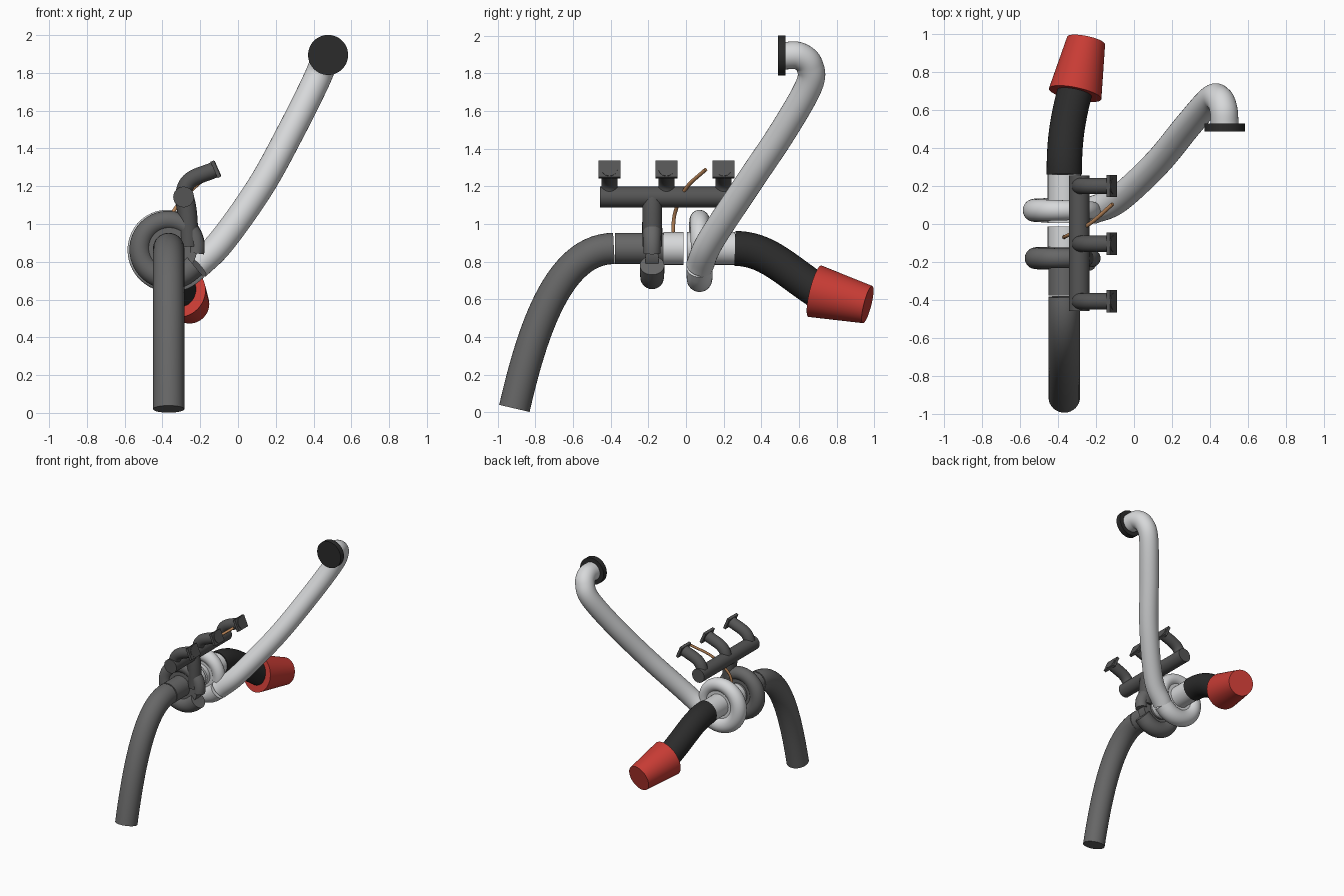
import bpy, bmesh, math
from mathutils import Vector, Matrix

if "Cube" in bpy.data.objects:
    bpy.data.objects.remove(bpy.data.objects["Cube"])


def mat(name, c):
    m = bpy.data.materials.new(name)
    m.diffuse_color = (*c, 1)
    m.use_nodes = True
    m.node_tree.nodes["Principled BSDF"].inputs["Base Color"].default_value = m.diffuse_color
    return m


STEEL = mat("dark steel", (0.135, 0.135, 0.135))
IRON = mat("cast iron", (0.09, 0.09, 0.09))
ALU = mat("aluminium", (0.68, 0.69, 0.70))
BLACK = mat("black rubber", (0.024, 0.024, 0.024))
RED = mat("red filter", (0.58, 0.045, 0.035))
COPPER = mat("copper", (0.5, 0.24, 0.1))


def finish(name, bm, m):
    bmesh.ops.recalc_face_normals(bm, faces=bm.faces)
    me = bpy.data.meshes.new(name)
    bm.to_mesh(me)
    bm.free()
    ob = bpy.data.objects.new(name, me)
    bpy.context.collection.objects.link(ob)
    me.materials.append(m)
    bpy.ops.object.select_all(action='DESELECT')
    ob.select_set(True)
    bpy.context.view_layer.objects.active = ob
    bpy.ops.object.shade_smooth_by_angle(angle=math.radians(40))
    return ob


def tube(name, pts, radii, m, sides=32):
    """Sweep a capped circle along a path, radius may vary along it."""
    pts = [Vector(p) for p in pts]
    n = len(pts)
    if not isinstance(radii, (list, tuple)):
        radii = [radii] * n
    bm = bmesh.new()
    rings, u = [], None
    for i, p in enumerate(pts):
        t = (pts[min(i + 1, n - 1)] - pts[max(i - 1, 0)]).normalized()
        if u is None:
            u = t.orthogonal()
        u = (u - t * u.dot(t)).normalized()
        v = t.cross(u)
        rings.append([bm.verts.new(p + radii[i] * (u * math.cos(a) + v * math.sin(a)))
                      for a in (2 * math.pi * k / sides for k in range(sides))])
    for a, b in zip(rings, rings[1:]):
        for k in range(sides):
            j = (k + 1) % sides
            bm.faces.new((a[k], a[j], b[j], b[k]))
    bm.faces.new(rings[0])
    bm.faces.new(rings[-1])
    return finish(name, bm, m)


def bezier(a, b, c, d, n=28):
    a, b, c, d = map(Vector, (a, b, c, d))
    return [a * (1 - t)**3 + b * 3 * t * (1 - t)**2 + c * 3 * t * t * (1 - t) + d * t**3
            for t in (i / n for i in range(n + 1))]


def spline(pts, n=10):
    """Smooth path through the given points."""
    p = [Vector(q) for q in pts]
    p = [2 * p[0] - p[1]] + p + [2 * p[-1] - p[-2]]
    out = []
    for i in range(1, len(p) - 2):
        m0, m1 = (p[i + 1] - p[i - 1]) / 2, (p[i + 2] - p[i]) / 2
        out += bezier(p[i], p[i] + m0 / 3, p[i + 1] - m1 / 3, p[i + 1], n)[:-1]
    return out + [p[-2]]


AX, AZ = -0.367, 0.87      # turbo shaft axis, runs along y


def scroll(name, y, r0, r1, m, grow, rings=48):
    """Snail housing: widening tube round the shaft with a straight outlet."""
    pts, rad = [], []
    for i in range(rings + 1):
        f = i / rings
        a = math.radians(-10 + 320 * f)
        R = 0.145 + grow * f
        pts.append((AX + R * math.cos(a), y, AZ + R * math.sin(a)))
        rad.append(r0 + (r1 - r0) * f)
    d = Vector((math.sin(math.radians(50)), 0, math.cos(math.radians(50))))
    pts.append(Vector(pts[-1]) + d * 0.045)
    rad.append(r1)
    tube(name, pts, rad, m)
    return pts[-1], d


# Turbine side: housing, scroll and exhaust downpipe
tube("turbine_housing", [(AX, -0.377, AZ), (AX, -0.12, AZ)], 0.083, STEEL)
scroll("turbine_scroll", -0.18, 0.045, 0.065, STEEL, 0.01)
tube("turbine_disc", [(AX, -0.215, AZ), (AX, -0.145, AZ)], 0.15, STEEL, 48)
tube("downpipe", bezier((AX, -0.383, AZ), (AX, -0.68, AZ), (AX, -0.82, 0.42),
                        (AX, -0.912, 0.02)), 0.083, STEEL)

# Centre core and compressor side
tube("bearing_core", [(AX, -0.12, AZ), (AX, -0.012, AZ)], 0.087, ALU)
tube("compressor_housing", [(AX, 0.005, AZ), (AX, 0.26, AZ)], 0.087, ALU)
end, d = scroll("compressor_scroll", 0.072, 0.045, 0.07, ALU, 0.022)
tube("compressor_disc", [(AX, 0.04, AZ), (AX, 0.105, AZ)], 0.15, ALU, 48)

# Charge pipe rising to the intake, with its end coupling
tube("charge_pipe", spline([end + d * 0.006, (-0.085, 0.13, 0.91), (0.12, 0.32, 1.2),
                            (0.285, 0.52, 1.5), (0.405, 0.655, 1.74), (0.45, 0.655, 1.845),
                            (0.472, 0.60, 1.893), (0.477, 0.525, 1.895)]),
     0.073, ALU)
tube("charge_pipe_coupling", [(0.477, 0.488, 1.895), (0.477, 0.53, 1.895)], 0.106, BLACK, 48)

# Intake hose and cone filter
tube("intake_hose", bezier((AX, 0.26, AZ), (AX, 0.43, AZ), (-0.355, 0.53, 0.755),
                           (-0.308, 0.71, 0.637)), 0.093, BLACK)
tube("air_filter", [(-0.31, 0.685, 0.643), (-0.252, 0.965, 0.572)], [0.141, 0.102], RED, 48)

# Exhaust manifold log with its outlet down to the turbine
LX, LZ = -0.288, 1.143
tube("manifold_log", [(LX, -0.458, LZ), (LX, 0.255, LZ)], 0.055, IRON)
tube("manifold_outlet", bezier((LX, -0.18, LZ), (-0.265, -0.18, 1.09),
                               (-0.265, -0.18, 1.0), (-0.26, -0.18, 0.88)), 0.052, IRON)

# Three runners, each with a square flange
n = Vector((0.92, 0, 0.4)).normalized()
for i, y in enumerate((-0.407, -0.104, 0.2)):
    tip = Vector((-0.118, y, 1.29))
    path = bezier((LX, y, LZ), (LX, y, 1.25), tip - n * 0.1, tip - n * 0.01, 16)
    tube(f"runner_{i + 1}", path + [tip + n * 0.013], 0.043, IRON, 24)
    bm = bmesh.new()
    rot = Matrix.Rotation(-math.atan2(n.z, n.x), 4, 'Y')
    bmesh.ops.create_cube(bm, size=1, matrix=Matrix.Translation(tip) @ rot
                          @ Matrix.Diagonal((0.02, 0.118, 0.094, 1)))
    finish(f"runner_flange_{i + 1}", bm, IRON)

# Thin oil feed line
tube("oil_line", spline([(-0.37, -0.07, 0.94), (-0.345, -0.058, 1.06),
                         (-0.235, 0.0, 1.19), (-0.112, 0.105, 1.29)]), 0.01, COPPER, 12)
